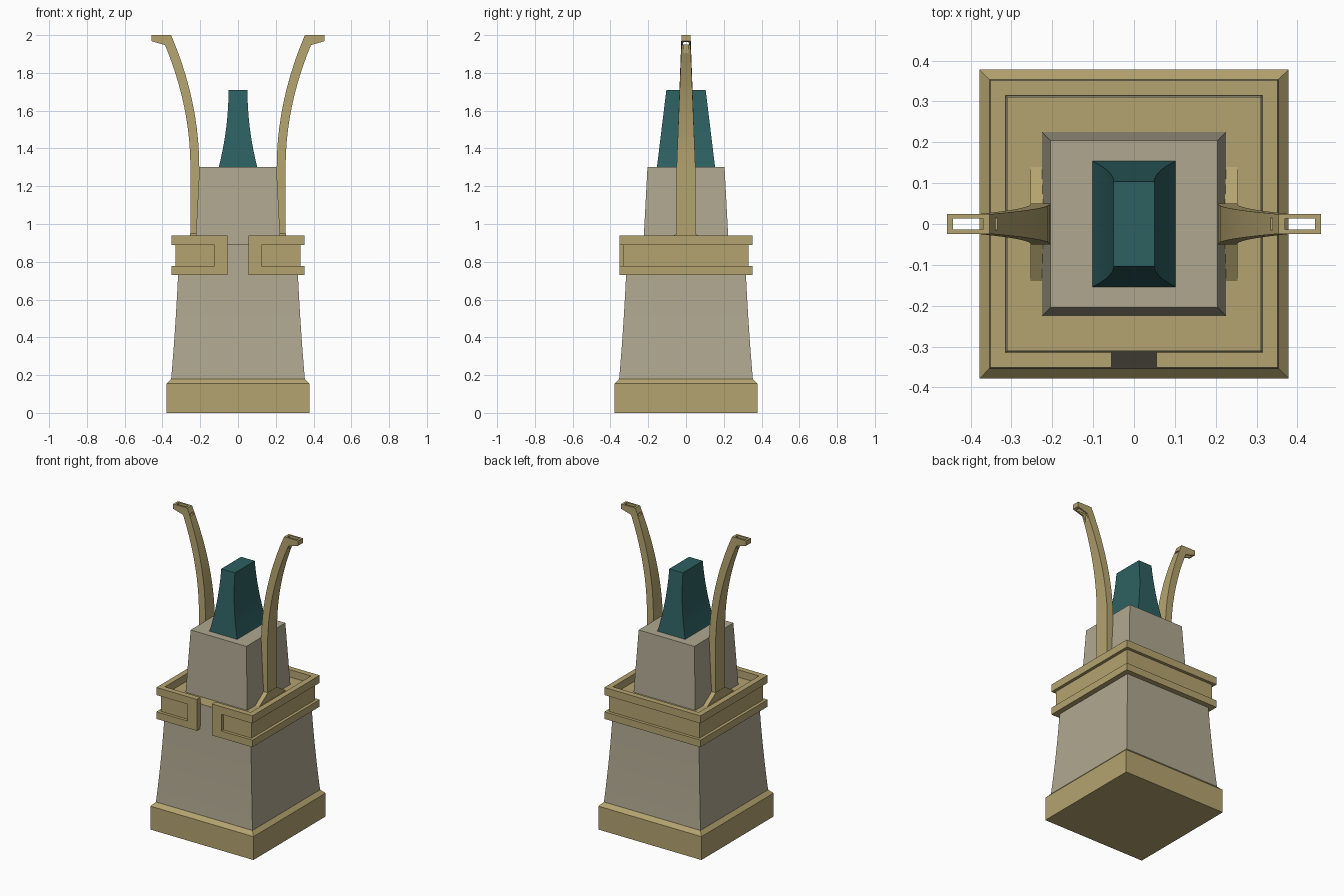
import bpy, bmesh, math

if "Cube" in bpy.data.objects:
    bpy.data.objects.remove(bpy.data.objects["Cube"])


def material(name, rgb):
    m = bpy.data.materials.new(name)
    m.diffuse_color = (*rgb, 1)
    m.use_nodes = True
    m.node_tree.nodes["Principled BSDF"].inputs["Base Color"].default_value = m.diffuse_color
    return m


gold = material("gold", (0.46, 0.37, 0.16))
stone = material("stone", (0.43, 0.39, 0.28))
teal = material("teal", (0.027, 0.117, 0.12))


def loft(name, sections, mat, smooth=False):
    """Solid skinned through equal-length rings of points, with capped ends."""
    bm = bmesh.new()
    rings = [[bm.verts.new(p) for p in s] for s in sections]
    n = len(rings[0])
    for a, b in zip(rings, rings[1:]):
        for i in range(n):
            j = (i + 1) % n
            bm.faces.new((a[i], a[j], b[j], b[i]))
    bm.faces.new(rings[0][::-1])
    bm.faces.new(rings[-1])
    bmesh.ops.recalc_face_normals(bm, faces=bm.faces)
    me = bpy.data.meshes.new(name)
    bm.to_mesh(me)
    bm.free()
    ob = bpy.data.objects.new(name, me)
    bpy.context.collection.objects.link(ob)
    if mat:
        me.materials.append(mat)
    if smooth:
        bpy.ops.object.select_all(action='DESELECT')
        ob.select_set(True)
        bpy.context.view_layer.objects.active = ob
        bpy.ops.object.shade_smooth_by_angle(angle=math.radians(25))
    return ob


def rect(x, y, z):
    return [(-x, -y, z), (x, -y, z), (x, y, z), (-x, y, z)]


def box(name, x0, x1, y0, y1, z0, z1, mat=None):
    return loft(name, [[(x0, y0, z), (x1, y0, z), (x1, y1, z), (x0, y1, z)]
                       for z in (z0, z1)], mat)


# Plinth with chamfered top edge
loft("plinth", [rect(0.378, 0.378, 0), rect(0.378, 0.378, 0.155),
                rect(0.354, 0.354, 0.18)], gold)

# Concave lower tower
tower = []
for i in range(9):
    t = i / 8
    w = 0.354 - 0.062 * t + 0.019 * t * t
    tower.append(rect(w, w, 0.178 + 0.712 * t))
loft("lower_tower", tower, stone, True)
box("terrace_floor", -0.31, 0.31, -0.31, 0.31, 0.88, 0.892, gold)

# Upper block and its cap, concave on two sides only
loft("upper_block", [rect(0.226, 0.226, 0.885), rect(0.204, 0.204, 1.302)], stone)
cap = []
for i in range(9):
    t = i / 8
    cap.append(rect(0.05 + 0.052 * (1 - t) ** 2, 0.154 - 0.05 * t, 1.30 + 0.41 * t))
loft("cap", cap, teal, True)

# Channel-shaped parapet swept round the tower, open at the front
profile = [(0.312, 0.73), (0.352, 0.73), (0.352, 0.777), (0.332, 0.777),
           (0.332, 0.888), (0.352, 0.888), (0.352, 0.938), (0.315, 0.938)]
GAP = 0.055
corners = [lambda d: (GAP, -d), lambda d: (d, -d), lambda d: (d, d),
           lambda d: (-d, d), lambda d: (-d, -d), lambda d: (-GAP, -d)]
loft("parapet", [[(*c(d), z) for d, z in profile] for c in corners], gold)
for s in (-1, 1):
    xs = sorted((s * GAP, s * 0.125))
    box("parapet_end", *xs, -0.352, -0.325, 0.775, 0.89, gold)

# Curved horns with hollow tips and flared feet
for s, side in ((-1, "left"), (1, "right")):
    def section(xi, zi, xo, zo, h):
        return [(s * xi, -h, zi), (s * xo, -h, zo), (s * xo, h, zo), (s * xi, h, zi)]

    horn = [section(0.205, 0.885, 0.252, 0.885, 0.05)]
    for i in range(11):
        t = i / 10
        horn.append(section(0.205 + 0.149 * t * t, 1.3 + 0.7 * t,
                            0.252 + 0.134 * t * t, 1.3 + 0.647 * t,
                            0.05 - 0.026 * t))
    horn.append(section(0.458, 2.0, 0.458, 1.968, 0.024))
    ob = loft(side + "_horn", horn, gold, True)
    holes = (("slot_cutter", 0.37, 0.443, 0.013, 1.90, 2.1),
             ("eye_cutter", 0.30, 0.42, 0.015, 1.95, 1.964))
    for name, x0, x1, h, z0, z1 in holes:
        xs = sorted((s * x0, s * x1))
        cutter = box(name, *xs, -h, h, z0, z1)
        cutter.hide_render = True
        cutter.hide_set(True)
        mod = ob.modifiers.new(name, 'BOOLEAN')
        mod.operation = 'DIFFERENCE'
        mod.solver = 'EXACT'
        mod.object = cutter
    foot = [(-0.15, 0.885), (0.15, 0.885), (0.048, 0.95), (-0.048, 0.95)]
    loft(side + "_horn_foot", [[(s * x, y, z) for y, z in foot]
                               for x in (0.2, 0.254)], gold)
